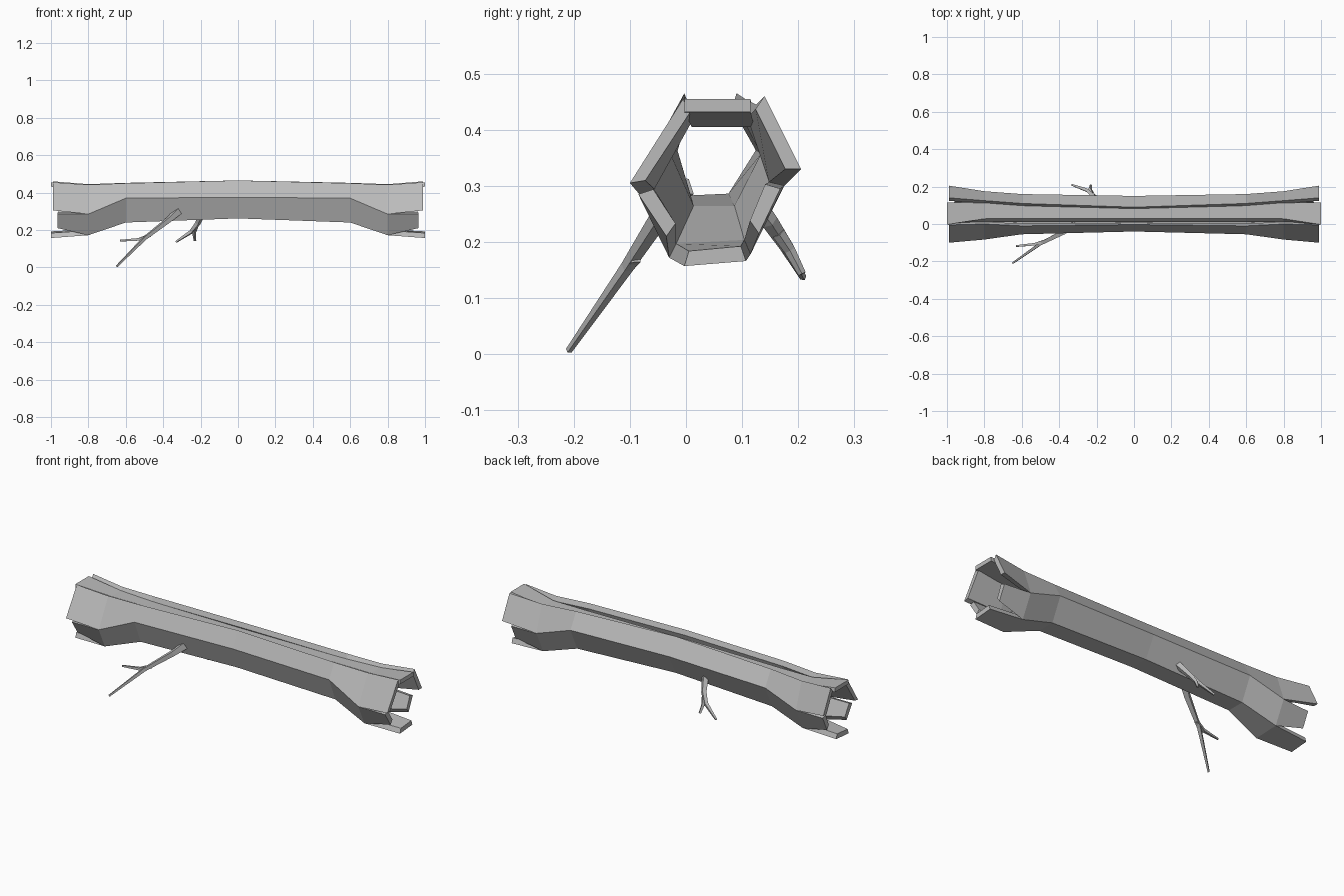
import bpy, bmesh
from mathutils import Vector

if "Cube" in bpy.data.objects:
    bpy.data.objects.remove(bpy.data.objects["Cube"])

bark = bpy.data.materials.new("grey_bark")
bark.use_nodes = True
bark.diffuse_color = (0.5, 0.5, 0.5, 1)
shader = bark.node_tree.nodes["Principled BSDF"]
shader.inputs["Base Color"].default_value = (0.5, 0.5, 0.5, 1)
shader.inputs["Roughness"].default_value = 0.9


def loft(name, rings):
    """Closed solid skinned through equal-sized rings of points."""
    bm = bmesh.new()
    loops = [[bm.verts.new(p) for p in ring] for ring in rings]
    n = len(loops[0])
    for a, b in zip(loops, loops[1:]):
        for i in range(n):
            j = (i + 1) % n
            bm.faces.new((a[i], a[j], b[j], b[i]))
    bm.faces.new(loops[0])
    bm.faces.new(loops[-1])
    bmesh.ops.recalc_face_normals(bm, faces=bm.faces)
    mesh = bpy.data.meshes.new(name)
    bm.to_mesh(mesh)
    bm.free()
    mesh.materials.append(bark)
    obj = bpy.data.objects.new(name, mesh)
    bpy.context.collection.objects.link(obj)
    return obj


# Outer cross-sections (y, z): top front, top back, back, low back, low front, front
STATIONS = {
    0.0: [(-.003, .465), (.09, .465), (.15, .375), (.09, .262), (-.01, .262), (-.04, .375)],
    0.6: [(-.01, .45), (.11, .452), (.16, .365), (.10, .24), (0, .24), (-.055, .37)],
    0.8: [(0, .442), (.125, .445), (.175, .30), (.115, .178), (-.03, .172), (-.083, .285)],
}
CENTER = Vector((.05, .33))
WALL = .028


def section(x, a, b):
    """Wall slab section between outer points a and b."""
    a, b = Vector(a), Vector(b)
    inner = [p + (CENTER - p).normalized() * WALL for p in (b, a)]
    return [(x, p.x, p.y) for p in (a, b, *inner)]


def mirrored(sections):
    """Stations given from the middle outward, repeated towards -x."""
    left = [[(-x, y, z) for x, y, z in s] for s in reversed(sections[1:])]
    return left + sections


# Wall planks: name, corner indices, splintered end position and end edge
PLANKS = [
    ("upper_back_plank", 1, 2, .99, (.14, .46), (.205, .33)),
    ("lower_back_plank", 2, 3, .96, (.168, .295), (.13, .215)),
    ("bottom_plank", 3, 4, 1.0, (.107, .166), (-.003, .157)),
    ("lower_front_plank", 4, 5, .965, (-.035, .21), (-.085, .285)),
    ("upper_front_plank", 5, 0, .99, (-.10, .305), (-.005, .455)),
]
for name, i, j, end, a, b in PLANKS:
    parts = [section(x, ring[i], ring[j]) for x, ring in STATIONS.items()]
    parts.append(section(end, a, b))
    loft(name, mirrored(parts))

# Top plank sunk between the two upper walls, rising flush at the ends
top = []
for x, y0, y1, z, flare in ((0, .03, .095, .432, .02), (.6, .03, .105, .428, .02),
                            (.8, .028, .113, .428, .018), (1, -.003, .115, .455, 0)):
    top.append([(x, y0, z), (x, y1, z), (x, y1 + flare / 2, z - .023), (x, y0 - flare, z - .023)])
loft("top_plank", mirrored(top))


def limb(name, points, radii):
    """Tapered four-sided branch through points."""
    pts = [Vector(p) for p in points]
    rings = []
    for k, (p, r) in enumerate(zip(pts, radii)):
        along = (pts[min(k + 1, len(pts) - 1)] - pts[max(k - 1, 0)]).normalized()
        side = along.cross(Vector((1, 0, 0))).normalized()
        up = along.cross(side)
        rings.append([p + d * r for d in (side, up, -side, -up)])
    loft(name, rings)


# Broken branches, each with one fork
limb("front_branch", [(-.32, -.005, .30), (-.37, -.04, .255), (-.5, -.105, .155), (-.648, -.209, .006)],
     [.024, .018, .012, .006])
limb("front_twig", [(-.47, -.09, .172), (-.53, -.108, .15), (-.63, -.118, .143)],
     [.012, .01, .006])
limb("back_branch", [(-.19, .10, .30), (-.215, .15, .235), (-.25, .18, .19), (-.332, .209, .136)],
     [.02, .015, .012, .006])
limb("back_twig", [(-.225, .165, .215), (-.235, .185, .185), (-.23, .207, .143)],
     [.012, .01, .007])
